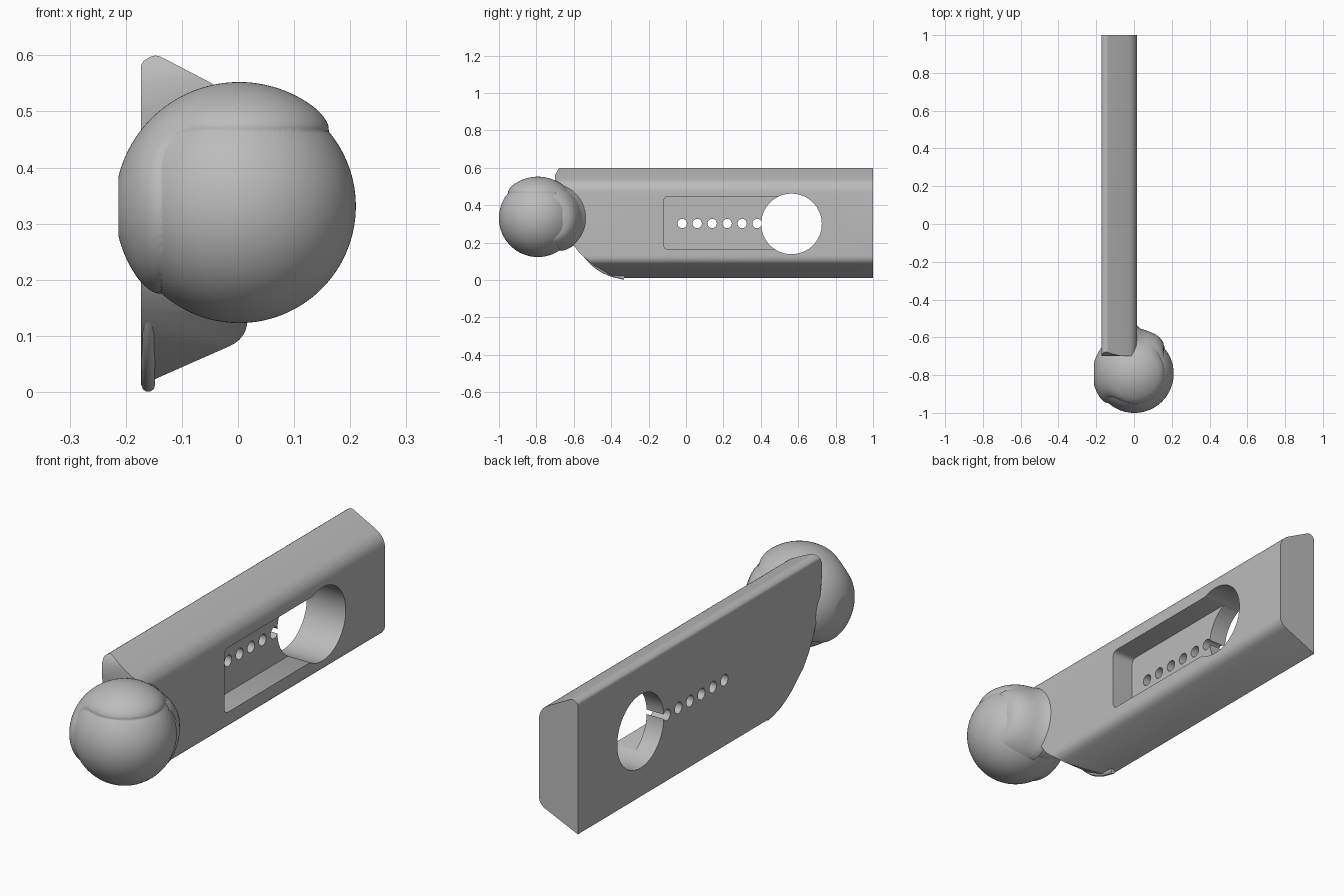
import bpy, bmesh, math
from mathutils import Vector

if "Cube" in bpy.data.objects:
    bpy.data.objects.remove(bpy.data.objects["Cube"], do_unlink=True)

GREY = (0.5, 0.5, 0.5, 1)
grey = bpy.data.materials.new("plain grey")
grey.use_nodes = True
grey.diffuse_color = GREY
grey.node_tree.nodes["Principled BSDF"].inputs["Base Color"].default_value = GREY


def finish(bm, name):
    bmesh.ops.recalc_face_normals(bm, faces=bm.faces)
    me = bpy.data.meshes.new(name)
    bm.to_mesh(me)
    bm.free()
    me.materials.append(grey)
    ob = bpy.data.objects.new(name, me)
    bpy.context.collection.objects.link(ob)
    return ob


def smooth(ob, angle=35):
    bpy.ops.object.select_all(action='DESELECT')
    ob.select_set(True)
    bpy.context.view_layer.objects.active = ob
    bpy.ops.object.shade_smooth_by_angle(angle=math.radians(angle))


def rounded(corners, steps=6):
    """Round each (a, b, radius) corner of a closed profile."""
    pts = []
    for i, (a, b, r) in enumerate(corners):
        p = Vector((a, b))
        if r == 0:
            pts.append(p)
            continue
        u = (Vector(corners[i - 1][:2]) - p).normalized()
        v = (Vector(corners[(i + 1) % len(corners)][:2]) - p).normalized()
        for s in range(steps + 1):
            t = s / steps
            pts.append(p + u * r * (1 - t) ** 2 + v * r * t ** 2)
    return pts


def prism(name, pts, axis, lo, hi):
    """Closed extrusion along x (points are y, z) or along y (points are x, z)."""
    bm = bmesh.new()

    def place(p, d):
        return bm.verts.new((d, p[0], p[1]) if axis == 'x' else (p[0], d, p[1]))
    a = [place(p, lo) for p in pts]
    b = [place(p, hi) for p in pts]
    bm.faces.new(a)
    bm.faces.new(b[::-1])
    for i in range(len(pts)):
        bm.faces.new((a[i], a[i - 1], b[i - 1], b[i]))
    return finish(bm, name)


def disc(y, z, r, n):
    return [(y + r * math.cos(math.tau * i / n), z + r * math.sin(math.tau * i / n)) for i in range(n)]


def boolean(ob, cutter, op):
    """Apply a boolean, trying the next solver if one gives nothing, and drop the cutter."""
    mod = ob.modifiers.new(cutter.name, 'BOOLEAN')
    mod.operation, mod.object = op, cutter
    before = len(ob.data.polygons)
    for solver in ('EXACT', 'MANIFOLD', 'FLOAT'):
        mod.solver = solver
        bpy.context.view_layer.update()
        dg = bpy.context.evaluated_depsgraph_get()
        me = bpy.data.meshes.new_from_object(ob.evaluated_get(dg))
        if len(me.polygons) not in (0, before):
            ob.modifiers.clear()
            ob.data = me
            break
    ob.modifiers.clear()
    bpy.data.objects.remove(cutter, do_unlink=True)


# Arm: slanted top and bottom, flat on one side, curved toward the ball
arm = prism("arm", rounded([(-.173, .012, 0), (.017, .096, .035), (.017, .517, .05),
                            (-.148, .603, .014), (-.173, .587, .01)]), 'y', -.8, 1)
sweep = [(-.57, .145), (-.49, .075), (-.41, .03), (-.33, .004), (-.25, -.02)]
outline = prism("outline_cutter", [(1.1, -.1), (1.1, .7), (-.66, .7), (-.67, .61), (-.685, .59), (-.7, .56),
                                   (-.7, .5), (-.69, .43), (-.67, .34), (-.64, .26), (-.61, .2)]
                + sweep + [(-.2, -.1)], 'x', -.4, .4)
boolean(arm, outline, 'INTERSECT')

# Openings: pocket, large round hole, row of small holes
c = .03
boolean(arm, prism("pocket_cutter", rounded([(-.12, .163, c), (.55, .163, 0), (.55, .447, 0), (-.12, .447, c)]),
                   'x', -.09, .3), 'DIFFERENCE')
boolean(arm, prism("round_hole_cutter", disc(.564, .3, .162, 64), 'x', -.4, .35), 'DIFFERENCE')
for i in range(6):
    boolean(arm, prism("small_hole_cutter", disc(-.02 + .08 * i, .302, .025, 20), 'x', -.41, .2), 'DIFFERENCE')
smooth(arm)

# Thin lip under the curved end of the arm
cu = bpy.data.curves.new("lower_lip", 'CURVE')
cu.dimensions, cu.bevel_depth, cu.bevel_resolution, cu.use_fill_caps = '3D', .012, 3, True
sp = cu.splines.new('BEZIER')
path = [(-.58, .19), (-.5, .09), (-.42, .038), (-.33, .012)]
sp.bezier_points.add(len(path) - 1)
for bp, (y, z) in zip(sp.bezier_points, path):
    bp.co = (-.16, y, z)
    bp.handle_left_type = bp.handle_right_type = 'AUTO'
cu.materials.append(grey)
bpy.context.collection.objects.link(bpy.data.objects.new("lower_lip", cu))

# Ball with a raised shell that leaves a rounded corner open
CENTRE = Vector((.002, -.792, .331))
BALL, SHELL, RIM, ROUND = .208, .2215, .035, .065
bm = bmesh.new()
bmesh.ops.create_icosphere(bm, subdivisions=7, radius=1)
for v in bm.verts:
    n = v.co.normalized()
    p = CENTRE + n * .212
    q = Vector((-.14 - p.x, p.z - .468, p.y + .655)) + Vector((ROUND,) * 3)
    d = Vector([max(k, 0) for k in q]).length + min(max(q), 0) - ROUND
    t = min(max(d / RIM, 0), 1)
    v.co = CENTRE + n * (BALL + (SHELL - BALL) * (1 - (1 - t) ** 2) ** .6)
    v.co.x = max(v.co.x, -.213)
ball = finish(bm, "ball_and_shell")
smooth(ball, 60)

# Flared collar blending the shell into the arm
flare = [(0, .265), (.018, .255), (.03, .24), (.07, .226), (.11, .21), (.137, .191), (.155, .165), (.16, .14)]
bm = bmesh.new()
N, rings = 40, []
for i in range(N + 1):
    s = 2 * i / N - 1
    a = s * math.radians(55)
    ring = []
    for x, r in flare:
        inner = math.sqrt(.214 ** 2 - x ** 2)
        rr = r + (min(r, inner) - r) * s * s
        ring.append(bm.verts.new((x, CENTRE.y + rr * math.cos(a), CENTRE.z + rr * math.sin(a))))
    rings.append(ring)
for r0, r1 in zip(rings, rings[1:]):
    for k in range(len(flare) - 1):
        bm.faces.new((r0[k], r0[k + 1], r1[k + 1], r1[k]))
collar = finish(bm, "collar")
smooth(collar, 60)
